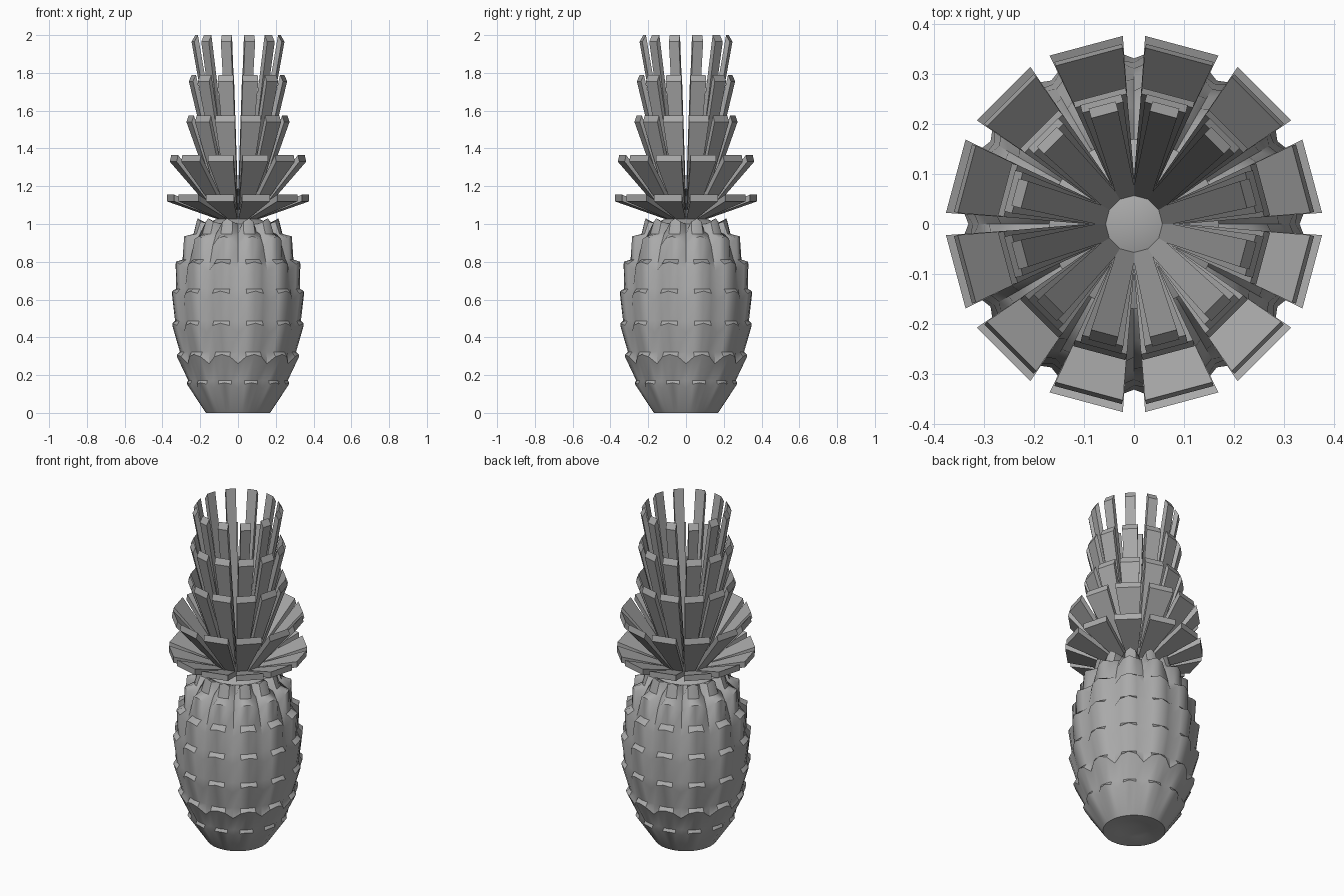
import bpy, bmesh
from math import sin, cos, radians, pi

cube = bpy.data.objects.get("Cube")
if cube:
    bpy.data.objects.remove(cube, do_unlink=True)

COUNT = 12                # scales and leaves around the axis
STEP = 2 * pi / COUNT

grey = bpy.data.materials.new("plain_grey")
grey.use_nodes = True
tone = (0.4, 0.4, 0.4, 1)
grey.diffuse_color = tone
grey.node_tree.nodes["Principled BSDF"].inputs["Base Color"].default_value = tone


def finish(bm, name, smooth=None):
    bmesh.ops.recalc_face_normals(bm, faces=bm.faces)
    mesh = bpy.data.meshes.new(name)
    bm.to_mesh(mesh)
    bm.free()
    mesh.materials.append(grey)
    obj = bpy.data.objects.new(name, mesh)
    bpy.context.collection.objects.link(obj)
    if smooth:
        bpy.ops.object.select_all(action="DESELECT")
        obj.select_set(True)
        bpy.context.view_layer.objects.active = obj
        bpy.ops.object.shade_smooth_by_angle(angle=radians(smooth))
    return obj


def ring(bm, radius, z, groove=0, dip=0):
    """Ring of scale tops; grooves between scales are shallower and lower."""
    verts = []
    for i in range(COUNT * 4):
        valley = (1, 0.25, 0, 0.25)[i % 4]
        a = i * STEP / 4
        r = radius - groove * valley
        verts.append(bm.verts.new((r * cos(a), r * sin(a), z - dip * valley)))
    return verts


def bridge(bm, low, high):
    n = len(low)
    for i in range(n):
        j = (i + 1) % n
        bm.faces.new((low[i], low[j], high[j], high[i]))


# Fruit body: rows of scales, each flaring to a lip and stepping in
# (base radius, lip radius, lip height, groove dip)
rows = [(0.17, 0.28, 0.16, 0.03), (0.268, 0.333, 0.31, 0.05),
        (0.312, 0.358, 0.475, 0.05), (0.338, 0.36, 0.645, 0.05),
        (0.332, 0.34, 0.80, 0.05), (0.298, 0.295, 0.935, 0.05),
        (0.24, 0.222, 1.03, 0.07)]
bm = bmesh.new()
rings = [ring(bm, 0.085, 0.012), ring(bm, 0.17, 0)]
base_z = 0
for base, lip, z, dip in rows:
    if base_z:
        rings.append(ring(bm, base, base_z + 0.012, 0.008))
    rings.append(ring(bm, lip, z, 0.028, dip))
    base_z = z
rings += [ring(bm, 0.17, 1.0), ring(bm, 0.06, 1.05)]
for low, high in zip(rings, rings[1:]):
    bridge(bm, low, high)
# Dimple underneath and rounded top
for edge, z in ((rings[0], 0.035), (rings[-1], 1.06)):
    tip = bm.verts.new((0, 0, z))
    for i, v in enumerate(edge):
        bm.faces.new((v, edge[(i + 1) % len(edge)], tip))
finish(bm, "fruit_body", 35)


# Leaf crown: wedge-shaped slabs that open outwards from a common root
def leaf_tier(name, reach, top, width, slant, root):
    bm = bmesh.new()
    root_w = root * 0.5
    section = [(root, 1.02, root_w), (reach, top - 0.035, width),
               (reach - slant, top, width), (root - slant, 1.05, root_w)]
    for k in range(COUNT):
        a = (k + 0.5) * STEP
        sides = []
        for s in (-0.5, 0.5):
            sides.append([bm.verts.new((r * cos(a) - s * w * sin(a),
                                        r * sin(a) + s * w * cos(a), z))
                          for r, z, w in section])
        bm.faces.new(sides[0])
        bm.faces.new(sides[1])
        bridge(bm, sides[0], sides[1])
    finish(bm, name)


tiers = [(0.37, 1.155, 0.152, 0, 0.09), (0.355, 1.365, 0.14, 0.008, 0.09),
         (0.268, 1.575, 0.108, 0.012, 0.085), (0.258, 1.79, 0.085, 0.016, 0.08),
         (0.247, 2.0, 0.056, 0.02, 0.075)]
for n, tier in enumerate(tiers):
    leaf_tier(f"leaf_tier_{n + 1}", *tier)
